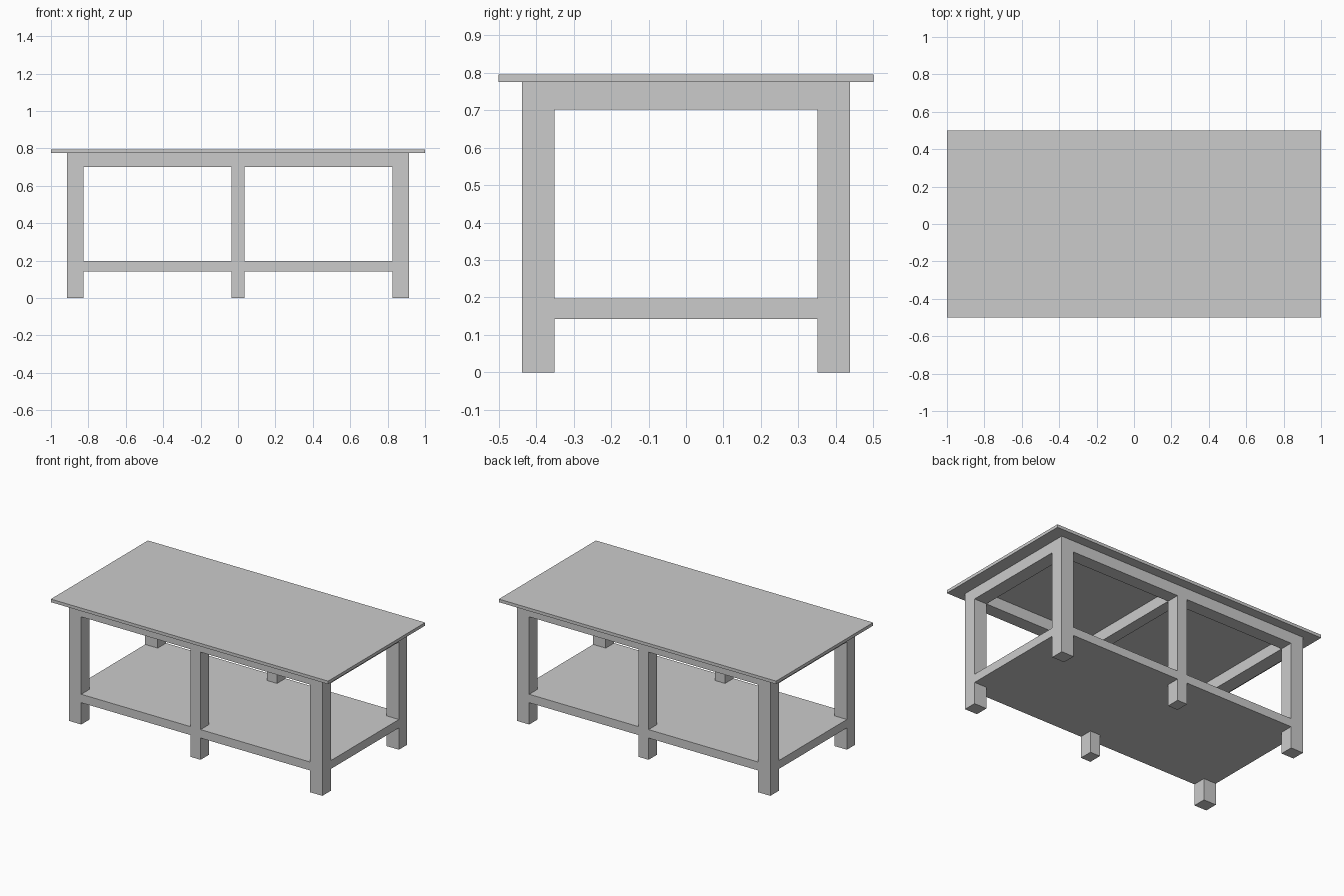
import bpy, bmesh
from mathutils import Vector

if "Cube" in bpy.data.objects:
    bpy.data.objects.remove(bpy.data.objects["Cube"])

def box(name, x, y, z):
    """Box from (min, max) ranges on each axis."""
    bm = bmesh.new()
    bmesh.ops.create_cube(bm, size=1)
    lo, hi = Vector((x[0], y[0], z[0])), Vector((x[1], y[1], z[1]))
    bmesh.ops.scale(bm, vec=hi - lo, verts=bm.verts)
    bmesh.ops.translate(bm, vec=(lo + hi) / 2, verts=bm.verts)
    me = bpy.data.meshes.new(name)
    bm.to_mesh(me)
    bm.free()
    ob = bpy.data.objects.new(name, me)
    bpy.context.collection.objects.link(ob)
    return ob

def span(sign, a, b):
    return (a, b) if sign > 0 else (-b, -a)

XI, XO = 0.825, 0.915      # leg inner / outer x
YI, YO = 0.351, 0.437      # leg inner / outer y
ZA, ZT = 0.702, 0.775      # apron bottom, underside of top
MID = (-0.036, 0.036)      # middle leg and beam width

# Table top
box("table_top", (-1, 1), (-0.5, 0.5), (ZT, 0.795))

# Corner legs, middle legs and aprons
for sy, side in ((-1, "front"), (1, "back")):
    y = span(sy, YI, YO)
    for sx, end in ((-1, "left"), (1, "right")):
        box(f"{side}_{end}_leg", span(sx, XI, XO), y, (0, ZT))
        bay = span(sx, MID[1], XI)
        box(f"{side}_{end}_apron", bay, y, (ZA, ZT))
    box(f"{side}_middle_leg", MID, y, (0, ZT))

# End aprons and middle cross beam
for sx, end in ((-1, "left"), (1, "right")):
    box(f"{end}_end_apron", span(sx, XI, XO), (-YI, YI), (ZA, ZT))
box("middle_cross_beam", MID, (-YI, YI), (ZA, ZT))

# Lower shelf, flush with the outside of the legs
box("lower_shelf", (-XO, XO), (-YO, YO), (0.142, 0.197))
